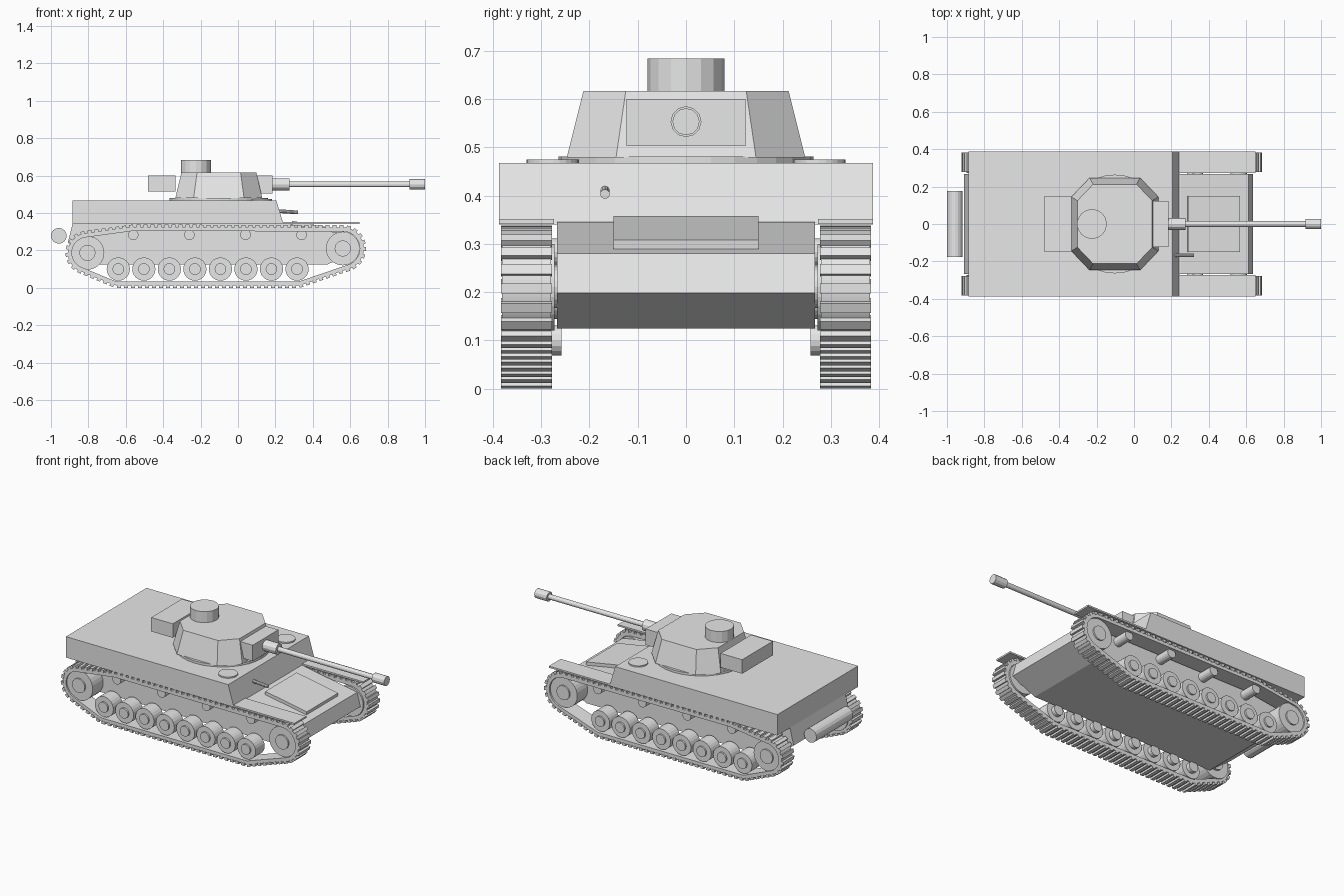
import bpy, bmesh, math
from mathutils import Vector, Matrix

cube = bpy.data.objects.get("Cube")
if cube:
    bpy.data.objects.remove(cube, do_unlink=True)

grey = bpy.data.materials.new("plain_grey")
grey.use_nodes = True
grey.diffuse_color = (0.8, 0.8, 0.8, 1)
grey.node_tree.nodes["Principled BSDF"].inputs["Base Color"].default_value = (0.8, 0.8, 0.8, 1)


def finish(name, bm):
    bmesh.ops.recalc_face_normals(bm, faces=bm.faces)
    mesh = bpy.data.meshes.new(name)
    bm.to_mesh(mesh)
    bm.free()
    mesh.materials.append(grey)
    obj = bpy.data.objects.new(name, mesh)
    bpy.context.collection.objects.link(obj)
    return obj


def loft(name, ring_a, ring_b):
    """Closed solid between two matching rings of points."""
    bm = bmesh.new()
    a = [bm.verts.new(p) for p in ring_a]
    b = [bm.verts.new(p) for p in ring_b]
    bm.faces.new(a)
    bm.faces.new(b)
    for i in range(len(a)):
        j = (i + 1) % len(a)
        bm.faces.new((a[i], a[j], b[j], b[i]))
    return finish(name, bm)


def slab(name, profile, y0, y1):
    """Side profile (x, z) stretched across y."""
    return loft(name, [(x, y0, z) for x, z in profile], [(x, y1, z) for x, z in profile])


def box(name, x0, x1, y0, y1, z0, z1):
    return slab(name, [(x0, z0), (x1, z0), (x1, z1), (x0, z1)], y0, y1)


def add_rod(bm, p0, p1, r, sides):
    p0, p1 = Vector(p0), Vector(p1)
    d = p1 - p0
    turn = d.to_track_quat('Z', 'Y').to_matrix().to_4x4()
    bmesh.ops.create_cone(bm, cap_ends=True, segments=sides, radius1=r, radius2=r,
                          depth=d.length, matrix=Matrix.Translation((p0 + p1) / 2) @ turn)


def rod(name, p0, p1, r, sides=16):
    bm = bmesh.new()
    add_rod(bm, p0, p1, r, sides)
    return finish(name, bm)


# Hull and superstructure
slab("hull", [(-0.885, 0.342), (-0.91, 0.24), (-0.76, 0.125), (0.48, 0.125),
              (0.635, 0.198), (0.613, 0.28), (0.25, 0.345)], -0.267, 0.267)
slab("superstructure", [(-0.885, 0.34), (0.243, 0.34), (0.205, 0.467), (-0.885, 0.467)],
     -0.387, 0.387)
slab("front_hatch", [(0.286, 0.335), (0.564, 0.286), (0.567, 0.308), (0.289, 0.358)], -0.15, 0.15)
rod("exhaust_drum", (-0.958, -0.176, 0.278), (-0.958, 0.176, 0.278), 0.042)
rod("hull_gun", (0.2, -0.168, 0.411), (0.32, -0.168, 0.403), 0.01, 10)

# Turret
TX, TZ = -0.1025, 0.553
half_octagon = [(0.2325, 0.145), (0.135, 0.247), (-0.135, 0.247), (-0.2325, 0.145)]
octagon = half_octagon + [(-x, -y) for x, y in half_octagon]
loft("turret", [(TX + x, y, 0.479) for x, y in octagon],
     [(TX + x * 0.86, y * 0.86, 0.617) for x, y in octagon])
rod("turret_ring", (TX, 0, 0.46), (TX, 0, 0.481), 0.264, 32)
rod("cupola", (-0.225, 0, 0.61), (-0.225, 0, 0.684), 0.08)
box("turret_bin", -0.48, -0.335, -0.147, 0.147, 0.515, 0.6)
box("mantlet", 0.08, 0.185, -0.123, 0.123, 0.503, 0.6)
rod("gun_sleeve", (0.18, 0, TZ), (0.275, 0, TZ), 0.032, 12)
rod("gun_barrel", (0.27, 0, TZ), (0.93, 0, TZ), 0.015, 12)
rod("muzzle", (0.917, 0, TZ), (1.0, 0, TZ), 0.028, 12)

# Wheel layout: x, z, radius
road = [(-0.64 + 0.1365 * i, 0.1, 0.062) for i in range(8)]
rollers = [(-0.56 + 0.3 * i, 0.283, 0.028) for i in range(4)]
sprocket, idler = (0.56, 0.21, 0.09), (-0.805, 0.187, 0.09)

# Belt outline: the outermost wheel circle in every direction
circles = [(0.56, 0.21, 0.113), (-0.805, 0.187, 0.105)]
circles += [(x, z, 0.088) for x, z, r in (road[0], road[-1])]
circles += [(x, z, 0.043) for x, z, r in (rollers[0], rollers[-1])]
outer, inner = [], []
STEPS, THICK = 120, 0.022
for i in range(STEPS):
    a = math.tau * (i + 0.5) / STEPS
    n = Vector((math.cos(a), math.sin(a)))
    x, z, r = max(circles, key=lambda c: c[0] * n.x + c[1] * n.y + c[2])
    outer.append(Vector((x, z)) + n * r)
    inner.append(Vector((x, z)) + n * (r - THICK))


def track_band(name, y0, y1):
    bm = bmesh.new()
    rings = [[bm.verts.new((p.x, y, p.y)) for p in line]
             for line, y in ((outer, y0), (outer, y1), (inner, y1), (inner, y0))]
    for k in range(4):
        a, b = rings[k], rings[(k + 1) % 4]
        for i in range(STEPS):
            j = (i + 1) % STEPS
            bm.faces.new((a[i], a[j], b[j], b[i]))
    finish(name, bm)


def track_links(name, y0, y1, count=92):
    bm = bmesh.new()
    total = sum((outer[i] - outer[i - 1]).length for i in range(STEPS))
    pitch, travelled, placed = total / count, 0.0, 0
    for i in range(STEPS):
        start, d = outer[i - 1], outer[i] - outer[i - 1]
        while placed < count and placed * pitch < travelled + d.length:
            p = start + d.normalized() * (placed * pitch - travelled)
            out = Vector((d.y, -d.x)).normalized() * 0.004
            spot = Matrix.Translation((p.x + out.x, (y0 + y1) / 2, p.y + out.y))
            turn = Matrix.Rotation(-math.atan2(d.y, d.x), 4, 'Y')
            size = Matrix.Diagonal((pitch * 0.56, y1 - y0, 0.016, 1))
            bmesh.ops.create_cube(bm, size=1, matrix=spot @ turn @ size)
            placed += 1
        travelled += d.length
    finish(name, bm)


def wheel_row(name, wheels, s, y0, y1, sides):
    bm = bmesh.new()
    for x, z, r in wheels:
        add_rod(bm, (x, s * y0, z), (x, s * y1, z), r, sides)
    finish(name, bm)


# Running gear on both sides
for side, s in (("left", 1), ("right", -1)):
    ya, yb = sorted((s * 0.278, s * 0.383))
    track_band(side + "_track_band", ya + 0.002, yb - 0.002)
    track_links(side + "_track_links", ya, yb)
    wheel_row(side + "_road_wheels", road, s, 0.283, 0.37, 24)
    wheel_row(side + "_road_hubs", [(x, z, 0.031) for x, z, r in road], s, 0.258, 0.38, 16)
    wheel_row(side + "_end_wheels", [sprocket, idler], s, 0.272, 0.372, 28)
    wheel_row(side + "_end_hubs", [(x, z, 0.043) for x, z, r in (sprocket, idler)],
              s, 0.258, 0.381, 20)
    wheel_row(side + "_return_rollers", rollers, s, 0.26, 0.365, 16)
    fa, fb = sorted((s * 0.273, s * 0.387))
    box(side + "_fender", 0.2, 0.65, fa, fb, 0.341, 0.351)
    rod(side + "_deck_hatch", (0.127, s * 0.276, 0.46), (0.127, s * 0.276, 0.475), 0.054, 24)
